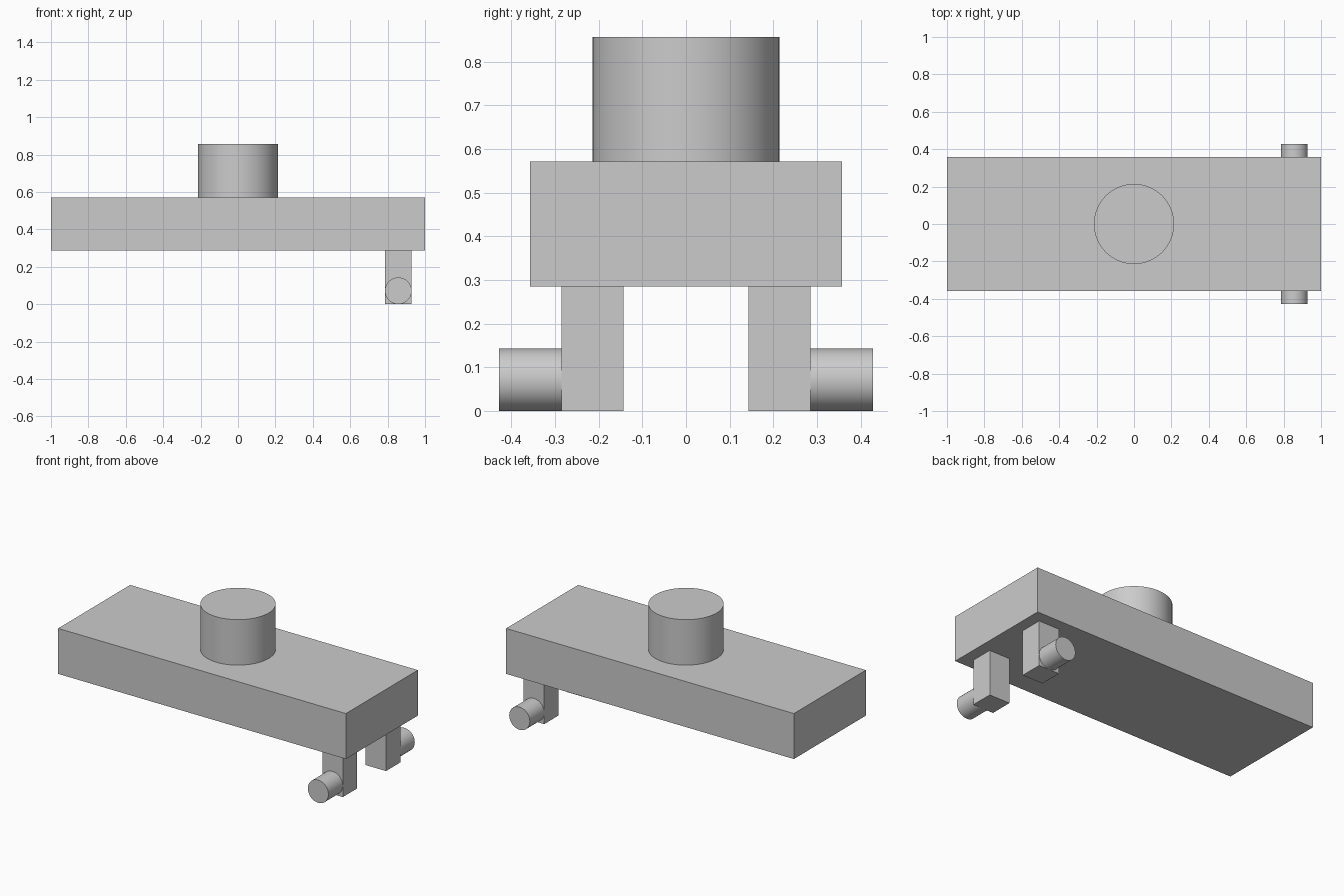
import bpy
import math

old = bpy.data.objects.get("Cube")
if old:
    bpy.data.objects.remove(old, do_unlink=True)

U = 1 / 14  # design module: the deck is 28 modules long

grey = bpy.data.materials.new("plain grey")
grey.use_nodes = True
colour = (0.6, 0.6, 0.6, 1)
grey.diffuse_color = colour
grey.node_tree.nodes["Principled BSDF"].inputs["Base Color"].default_value = colour


def finish(name):
    ob = bpy.context.object
    ob.name = name
    ob.data.materials.append(grey)
    return ob


def box(name, centre, size):
    bpy.ops.mesh.primitive_cube_add(size=1, location=[c * U for c in centre])
    ob = finish(name)
    ob.scale = [s * U for s in size]
    bpy.ops.object.transform_apply(location=False, rotation=False, scale=True)


def cylinder(name, centre, radius, depth, tilt=0):
    bpy.ops.mesh.primitive_cylinder_add(
        vertices=64, radius=radius * U, depth=depth * U,
        location=[c * U for c in centre], rotation=(tilt, 0, 0))
    finish(name)
    bpy.ops.object.shade_smooth_by_angle(angle=math.radians(30))


# Deck and the round post on top
box("deck", (0, 0, 6), (28, 10, 4))
cylinder("top_post", (0, 0, 10), 3, 4)

# Mirrored pair of legs with outward pegs at one end
for side, label in ((-1, "front"), (1, "back")):
    box(label + "_leg", (12, side * 3, 2), (2, 2, 4))
    cylinder(label + "_peg", (12, side * 5, 1), 1, 2, math.pi / 2)
